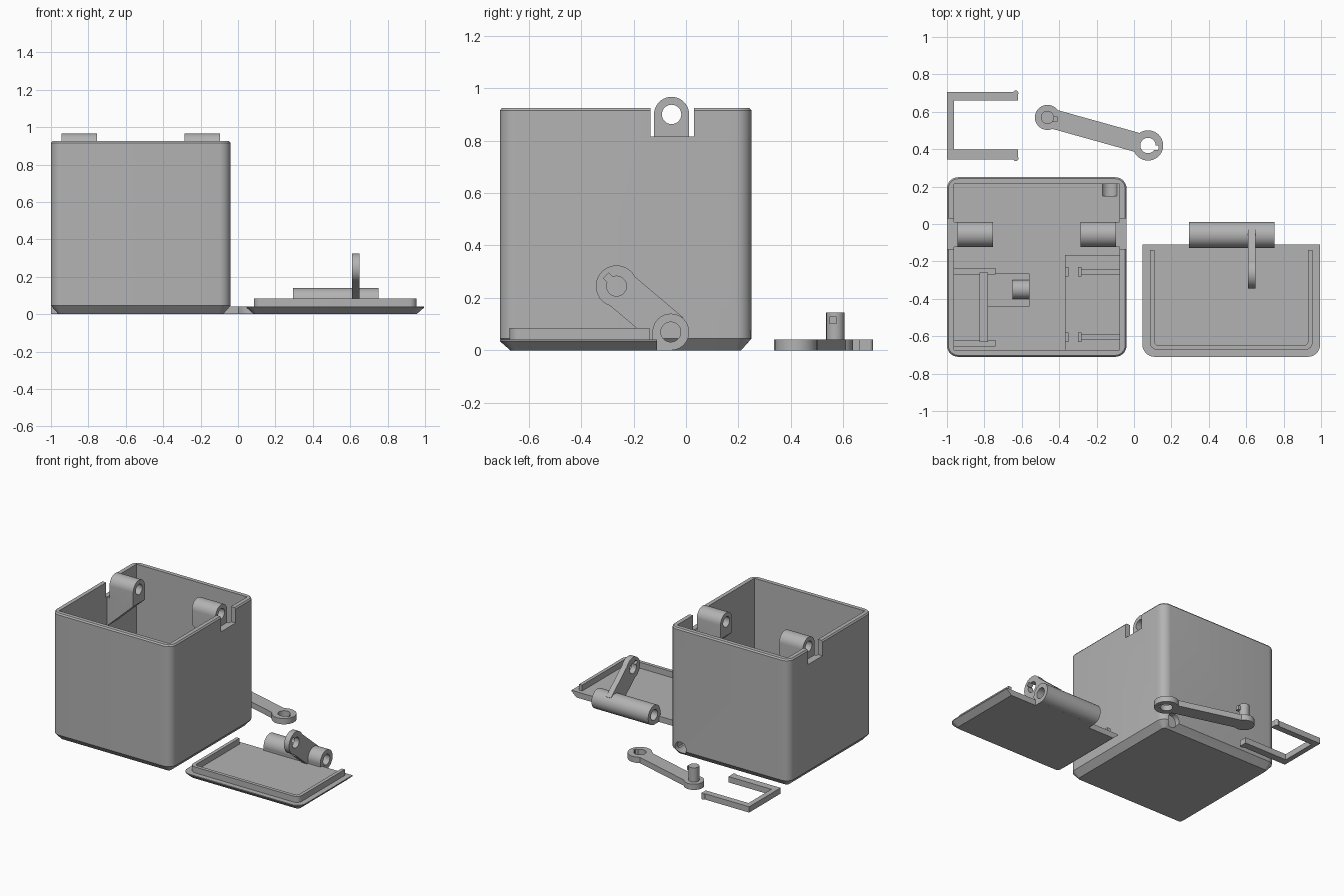
import bpy, bmesh
from math import sin, cos, pi, hypot

cube = bpy.data.objects.get("Cube")
if cube:
    bpy.data.objects.remove(cube, do_unlink=True)

grey = bpy.data.materials.new("grey plastic")
grey.use_nodes = True
grey.diffuse_color = (0.45, 0.45, 0.45, 1)
grey.node_tree.nodes["Principled BSDF"].inputs["Base Color"].default_value = (0.45, 0.45, 0.45, 1)


def loft(name, rings):
    """Closed solid through rings of equal point count."""
    bm = bmesh.new()
    loops = [[bm.verts.new(p) for p in ring] for ring in rings]
    n = len(loops[0])
    for a, b in zip(loops, loops[1:]):
        for i in range(n):
            bm.faces.new((a[i], a[(i + 1) % n], b[(i + 1) % n], b[i]))
    bm.faces.new(loops[0])
    bm.faces.new(loops[-1])
    bmesh.ops.recalc_face_normals(bm, faces=bm.faces)
    mesh = bpy.data.meshes.new(name)
    bm.to_mesh(mesh)
    bm.free()
    mesh.materials.append(grey)
    ob = bpy.data.objects.new(name, mesh)
    bpy.context.collection.objects.link(ob)
    return ob


def prism(name, pts, axis, a, b):
    place = {"x": lambda u, v, t: (t, u, v),
             "y": lambda u, v, t: (u, t, v),
             "z": lambda u, v, t: (u, v, t)}[axis]
    return loft(name, [[place(u, v, t) for u, v in pts] for t in (a, b)])


def rect(x0, x1, y0, y1):
    return [(x0, y0), (x1, y0), (x1, y1), (x0, y1)]


def box(name, x0, x1, y0, y1, z0, z1):
    return prism(name, rect(x0, x1, y0, y1), "z", z0, z1)


def circle(u, v, r, n=40):
    return [(u + r * cos(2 * pi * i / n), v + r * sin(2 * pi * i / n)) for i in range(n)]


def rounded(x0, x1, y0, y1, front, back):
    """Rectangle with separate front and back corner radii."""
    pts = []
    corners = [(x0, y0, 1, 1, front, 2), (x1, y0, -1, 1, front, 3),
               (x1, y1, -1, -1, back, 0), (x0, y1, 1, -1, back, 1)]
    for x, y, sx, sy, r, q in corners:
        for i in range(9 if r else 1):
            t = (q + i / 8) * pi / 2
            pts.append((x + sx * r + r * cos(t), y + sy * r + r * sin(t)) if r else (x, y))
    return pts


def combine(ob, other, op="DIFFERENCE"):
    mod = ob.modifiers.new("combine", "BOOLEAN")
    mod.operation, mod.solver, mod.object = op, "EXACT", other
    graph = bpy.context.evaluated_depsgraph_get()
    graph.update()
    mesh = bpy.data.meshes.new_from_object(ob.evaluated_get(graph))
    ob.modifiers.clear()
    ob.data = mesh
    bpy.data.objects.remove(other, do_unlink=True)
    return ob


def link(name, p, q, rp, rq, half, axis, a, b):
    """Flat bar with a round boss at each end."""
    d = hypot(q[0] - p[0], q[1] - p[1])
    nx, ny = -(q[1] - p[1]) / d * half, (q[0] - p[0]) / d * half
    bar = [(p[0] + nx, p[1] + ny), (q[0] + nx, q[1] + ny),
           (q[0] - nx, q[1] - ny), (p[0] - nx, p[1] - ny)]
    ob = prism(name, bar, axis, a, b)
    for c, r in ((p, rp), (q, rq)):
        combine(ob, prism("boss", circle(*c, r), axis, a, b), "UNION")
    return ob


# Open box with chamfered base and rounded upright corners
levels = [(0, 0.04), (0.045, 0), (0.915, 0), (0.925, 0.008)]
body = loft("box_body", [[(x, y, z) for x, y in rounded(-1 + i, -0.04 - i, -0.71 + i, 0.25 - i,
                                                         0.06 - i, 0.06 - i)] for z, i in levels])
combine(body, box("cavity", -0.963, -0.077, -0.673, 0.213, 0.037, 1.2))
combine(body, box("hinge_slots", -1.1, 0.1, -0.135, 0.03, 0.815, 1.2))
combine(body, prism("cable_hole", circle(-0.13, 0.06, 0.045), "y", 0.15, 0.4))

# Hinge lugs on gussets, one on each side wall
for side, name in ((-1, "right_hinge_lug"), (1, "left_hinge_lug")):
    mid = -0.52
    outline = [(0.45, 0.6), (0.235, 0.8), (0.235, 0.9), (0.425, 0.9), (0.425, 0.812), (0.45, 0.812)]
    lug = prism(name, [(mid + side * u, z) for u, z in outline], "y", -0.122, 0.012)
    combine(lug, prism("barrel", circle(-0.055, 0.9, 0.067), "x",
                       mid + side * 0.235, mid + side * 0.425), "UNION")
    combine(lug, prism("pin_hole", circle(-0.055, 0.9, 0.037), "x", mid - 0.6, mid + 0.6))

# Inner platform with guide rails and stops
box("inner_platform", -0.37, -0.07, -0.68, -0.165, 0.03, 0.40)
for y in (-0.255, -0.605):
    box("platform_rail", -0.30, -0.07, y - 0.015, y + 0.015, 0.39, 0.43)
    for x in (-0.36, -0.29):
        box("platform_stop", x - 0.01, x + 0.01, y - 0.025, y + 0.025, 0.39, 0.44)

# Inner holder on the opposite wall
for y in (-0.252, -0.637):
    box("holder_rail", -0.97, -0.74, y - 0.017, y + 0.017, 0.03, 0.38)
box("holder_plate", -0.825, -0.78, -0.63, -0.26, 0.03, 0.40)
box("holder_block", -0.78, -0.56, -0.44, -0.265, 0.03, 0.30)
prism("holder_roller", circle(-0.35, 0.31, 0.05), "x", -0.65, -0.56)

# Lid with chamfered underside and a raised lip on three sides
lid = loft("lid", [[(x, y, z) for x, y in rounded(0.045 + i, 0.995 - i, -0.71 + i, -0.11, 0.065 - i, 0)]
                   for z, i in ((0, 0.04), (0.035, 0), (0.042, 0))])
lip = prism("lid_lip", rounded(0.085, 0.955, -0.673, -0.14, 0.04, 0), "z", 0.035, 0.085)
combine(lip, prism("lip_inside", rounded(0.11, 0.93, -0.648, 0.1, 0.02, 0), "z", 0, 0.2))

# Lid hinge barrel with its lever
hinge, tip = (-0.058, 0.07), (-0.265, 0.245)
barrel = prism("lid_hinge_barrel", circle(*hinge, 0.07), "x", 0.295, 0.75)
combine(barrel, box("neck", 0.295, 0.75, -0.127, -0.06, 0.0, 0.065), "UNION")
combine(barrel, prism("bore", circle(*hinge, 0.038), "x", 0, 1))
lever = link("lid_lever", hinge, tip, 0.07, 0.079, 0.073, "x", 0.61, 0.65)
combine(lever, prism("bore", circle(*hinge, 0.038), "x", 0, 1))
combine(lever, prism("tip_hole", circle(*tip, 0.038), "x", 0, 1))
combine(lever, prism("key_slot", [(-0.315, 0.275), (-0.295, 0.295), (-0.255, 0.255), (-0.275, 0.235)],
                     "x", 0, 1))

# Loose crank arm with keyed socket and keyed peg
peg, socket = (-0.463, 0.57), (0.075, 0.42)
crank = link("crank_arm", peg, socket, 0.067, 0.081, 0.052, "z", 0, 0.042)
combine(crank, prism("socket_hole", circle(*socket, 0.041), "z", -0.1, 0.1))
combine(crank, box("key_slot", 0.09, 0.13, 0.395, 0.42, -0.1, 0.1))
prism("crank_peg", circle(*peg, 0.035), "z", 0.03, 0.145)
box("crank_peg_key", -0.45, -0.41, 0.548, 0.574, 0.10, 0.13)

# Loose U-shaped bracket with snap bumps
prism("bracket", [(-1, 0.345), (-0.62, 0.345), (-0.62, 0.398), (-0.963, 0.398),
                  (-0.963, 0.66), (-0.62, 0.66), (-0.62, 0.705), (-1, 0.705)], "z", 0, 0.042)
for y in (0.35, 0.70):
    prism("bracket_bump", circle(-0.632, y, 0.014, 16), "z", 0, 0.042)

# Smooth the round parts, keep crisp edges
for ob in bpy.context.collection.objects:
    if ob.type == "MESH":
        ob.select_set(True)
        bpy.context.view_layer.objects.active = ob
bpy.ops.object.shade_smooth_by_angle(angle=pi / 6)
